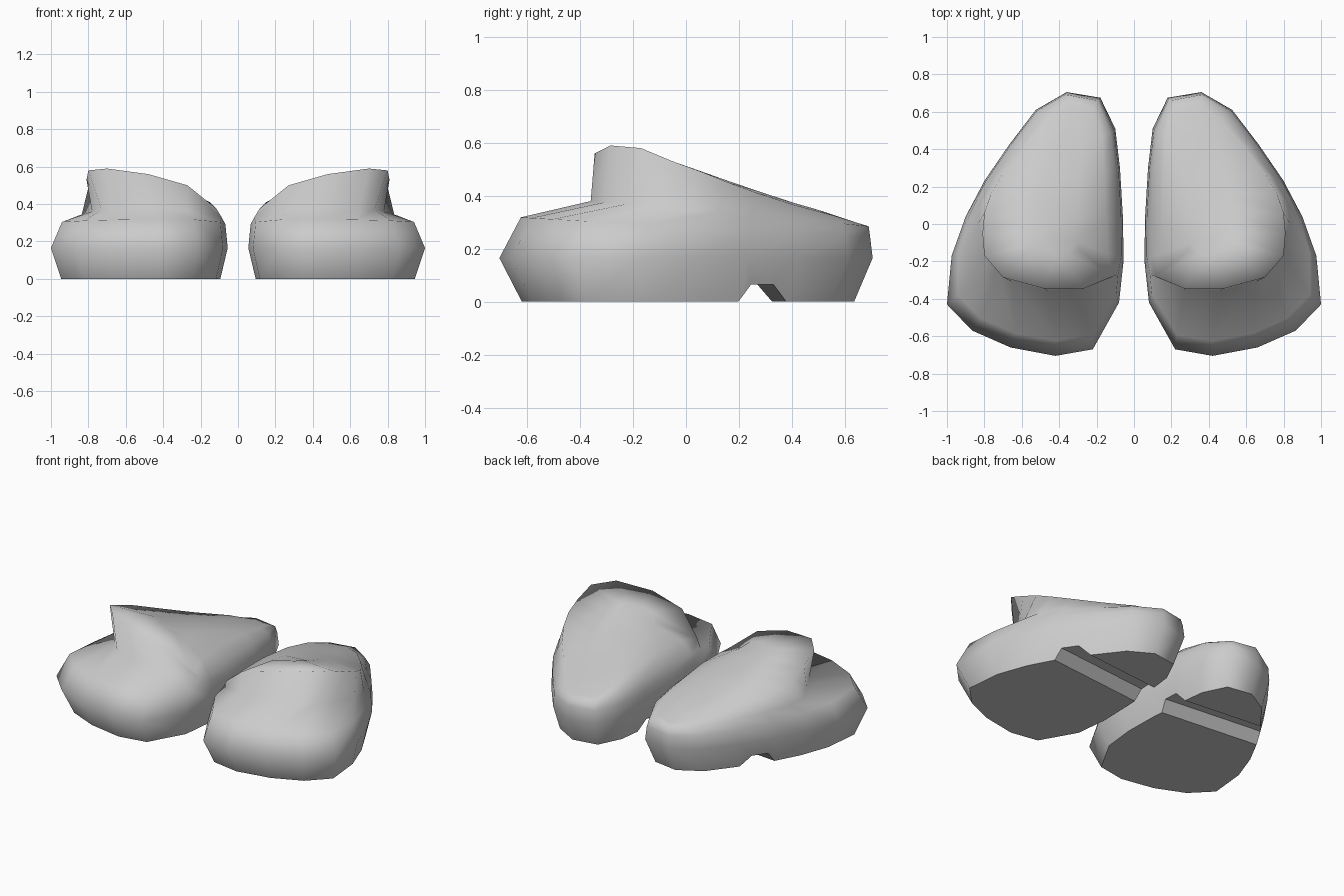
import bpy, bmesh
from mathutils import Vector

if "Cube" in bpy.data.objects:
    bpy.data.objects.remove(bpy.data.objects["Cube"], do_unlink=True)

# Single light grey colour
grey = bpy.data.materials.new("light_grey")
grey.use_nodes = True
grey.diffuse_color = (0.6, 0.6, 0.6, 1)
grey.node_tree.nodes["Principled BSDF"].inputs["Base Color"].default_value = (0.6, 0.6, 0.6, 1)

# Widest outline of one shoe, from the inner toe round the outer side to the heel and back
OUTLINE = [(.22, -.67), (.42, -.705), (.66, -.66), (.865, -.57), (1, -.43), (.975, -.17),
           (.90, .04), (.80, .23), (.67, .42), (.525, .61), (.36, .705), (.18, .675),
           (.10, .51), (.075, .30), (.06, .05), (.055, -.19), (.08, -.42)]
# Line where the raised back meets the toe
NECK = [(.27, -.35, .365), (.46, -.36, .38), (.65, -.31, .375), (.73, -.22, .37),
        (.78, -.12, .36), (.835, 0, .345), (.82, .12, .34), (.75, .25, .33), (.63, .42, .31),
        (.49, .595, .295), (.355, .69, .285), (.195, .66, .285), (.125, .49, .32),
        (.10, .29, .335), (.095, .05, .335), (.085, -.18, .32), (.085, -.27, .325)]
# Upper edge of the raised back
RIM = [(.27, -.345, .50), (.48, -.345, .56), (.70, -.285, .59), (.80, -.17, .58),
       (.81, -.05, .53), (.80, .06, .49), (.765, .16, .45), (.70, .27, .41), (.59, .41, .365),
       (.46, .56, .325), (.34, .64, .30), (.22, .61, .305), (.17, .47, .35),
       (.16, .28, .39), (.15, .04, .41), (.14, -.16, .40), (.115, -.28, .375)]


def scaled(p, sx, sy, z):
    """Scale an outline point about the middle of the shoe."""
    return (.45 + (p[0] - .45) * sx, .068 + (p[1] - .068) * sy, z)


def shoulder(p):
    """Rounded upper edge: strongly inset at the toe, nearly upright at the heel."""
    t = min(max((p[1] + .45) / .6, 0), 1)
    sx = .89 if p[0] > .45 else .96
    return scaled(p, sx + (.98 - sx) * t, .895 + .09 * t, .282 - .052 * p[1])


def crown(p):
    """Part of the way from the rim to the sloping ridge of the top."""
    y = min(max(p[1], -.06), .45)
    ridge = Vector((.39 - .12 * max(y, 0), y, .512 - .33 * y))
    return Vector(p).lerp(ridge, .65)


rings = [[scaled(p, .9, .89, 0) for p in OUTLINE],
         [(*p, .165) for p in OUTLINE],
         [shoulder(p) for p in OUTLINE], NECK, RIM, [crown(p) for p in RIM]]

# Shoe body lofted through the rings, smooth all over except for the flat sole
bm = bmesh.new()
loops = [[bm.verts.new(co) for co in ring] for ring in rings]
n = len(OUTLINE)
for a, b in zip(loops, loops[1:]):
    for i in range(n):
        j = (i + 1) % n
        bm.faces.new((a[i], a[j], b[j], b[i]))
top = bm.faces.new(loops[-1])
bmesh.ops.triangulate(bm, faces=[top])
for face in bm.faces:
    face.smooth = True
sole = bm.faces.new(loops[0][::-1])
for edge in sole.edges:
    edge.smooth = False
bmesh.ops.recalc_face_normals(bm, faces=bm.faces)
mesh = bpy.data.meshes.new("slipper_pair")
bm.to_mesh(mesh)
bm.free()
mesh.materials.append(grey)
shoe = bpy.data.objects.new("slipper_pair", mesh)
bpy.context.collection.objects.link(shoe)

# Slanted groove in front of the heel
profile = [(.18, -.02), (.245, .065), (.335, .065), (.405, -.02)]
bm = bmesh.new()
ends = [[bm.verts.new((x, y + .1 * (x - .75), z)) for y, z in profile] for x in (-.05, 1.1)]
for i in range(4):
    j = (i + 1) % 4
    bm.faces.new((ends[0][i], ends[0][j], ends[1][j], ends[1][i]))
bm.faces.new(ends[0])
bm.faces.new(ends[1])
bmesh.ops.recalc_face_normals(bm, faces=bm.faces)
cut_mesh = bpy.data.meshes.new("groove_cutter")
bm.to_mesh(cut_mesh)
bm.free()
cut_mesh.materials.append(grey)
cutter = bpy.data.objects.new("groove_cutter", cut_mesh)
cutter.hide_render = True
bpy.context.collection.objects.link(cutter)

# Cut the groove, then mirror to make the second shoe
bpy.ops.object.select_all(action='DESELECT')
shoe.select_set(True)
bpy.context.view_layer.objects.active = shoe
groove = shoe.modifiers.new("groove", 'BOOLEAN')
groove.operation = 'DIFFERENCE'
groove.solver = 'EXACT'
groove.object = cutter
bpy.ops.object.modifier_apply(modifier="groove")
bpy.data.objects.remove(cutter, do_unlink=True)
mirror = shoe.modifiers.new("other_shoe", 'MIRROR')
mirror.use_mirror_merge = False
